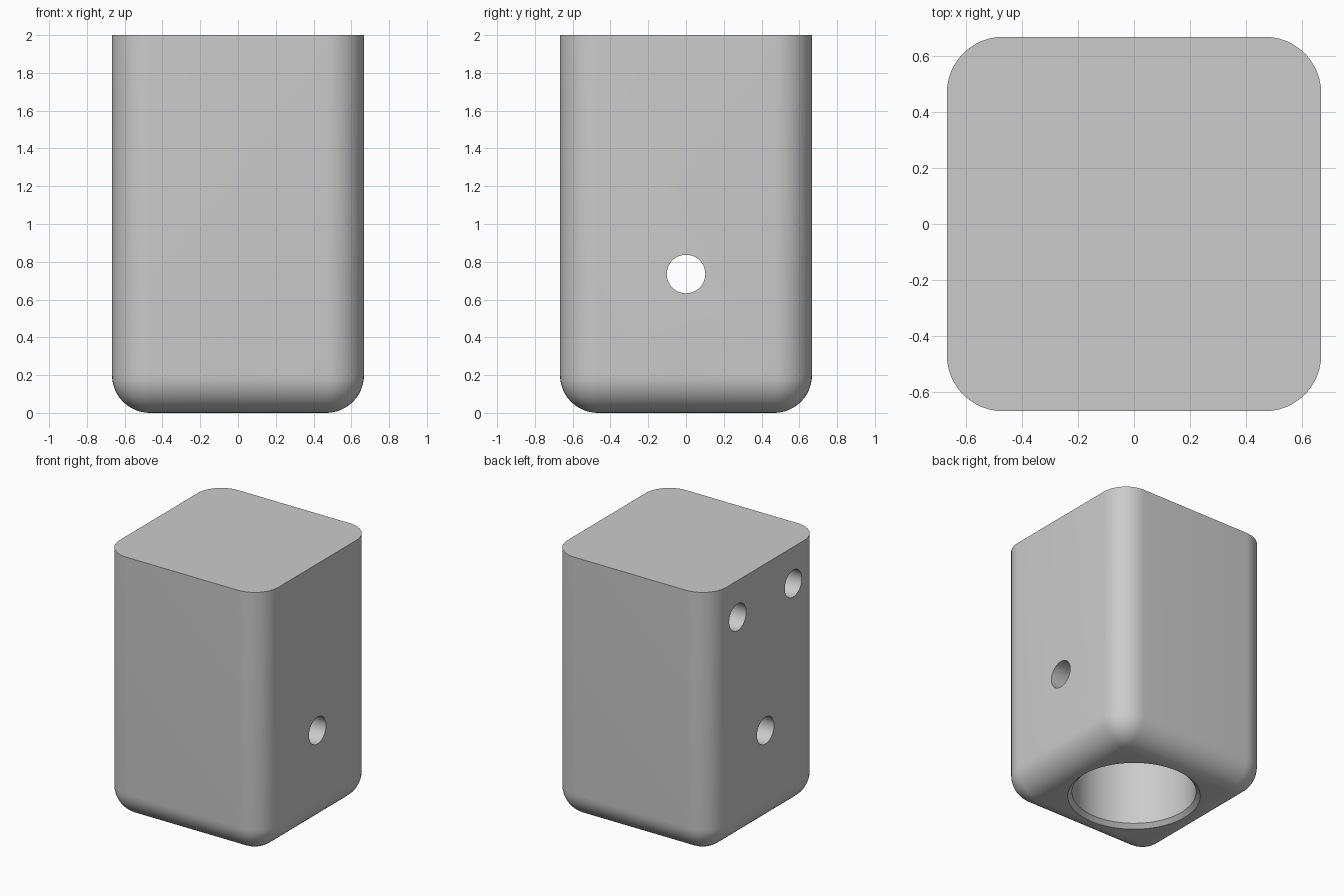
import bpy, bmesh, math
from mathutils import Matrix, Vector

if "Cube" in bpy.data.objects:
    bpy.data.objects.remove(bpy.data.objects["Cube"])

HALF, HEIGHT, FILLET = 0.667, 2.0, 0.2
HOLE_R = 0.102

grey = bpy.data.materials.new("plain grey")
grey.diffuse_color = (0.6, 0.6, 0.6, 1)
grey.use_nodes = True
grey.node_tree.nodes["Principled BSDF"].inputs["Base Color"].default_value = grey.diffuse_color


def to_object(name, bm):
    bmesh.ops.recalc_face_normals(bm, faces=bm.faces)
    mesh = bpy.data.meshes.new(name)
    bm.to_mesh(mesh)
    bm.free()
    mesh.materials.append(grey)
    obj = bpy.data.objects.new(name, mesh)
    bpy.context.collection.objects.link(obj)
    return obj


def cross_hole(name, x0, x1, y, z):
    """Cylinder cutter running along x."""
    bm = bmesh.new()
    place = Matrix.Translation(((x0 + x1) / 2, y, z)) @ Matrix.Rotation(math.pi / 2, 4, 'Y')
    bmesh.ops.create_cone(bm, cap_ends=True, segments=48, radius1=HOLE_R,
                          radius2=HOLE_R, depth=x1 - x0, matrix=place)
    return to_object(name, bm)


def turned(name, profile, steps=96):
    """Solid of revolution around z from (radius, z) points."""
    bm = bmesh.new()
    verts = [bm.verts.new((r, 0, z)) for r, z in profile]
    edges = [bm.edges.new(p) for p in zip(verts, verts[1:])]
    bmesh.ops.spin(bm, geom=verts + edges, cent=(0, 0, 0), axis=(0, 0, 1),
                   angle=2 * math.pi, steps=steps)
    bmesh.ops.remove_doubles(bm, verts=bm.verts, dist=1e-5)
    return to_object(name, bm)


# Block: rounded upright and bottom edges, sharp flat top
bm = bmesh.new()
bmesh.ops.create_cube(bm, size=1, matrix=Matrix.Translation((0, 0, HEIGHT / 2))
                      @ Matrix.Diagonal((2 * HALF, 2 * HALF, HEIGHT, 1)))
rounded = [e for e in bm.edges if min(v.co.z for v in e.verts) < 0.01]
bmesh.ops.bevel(bm, geom=rounded, offset=FILLET, offset_type='OFFSET',
                segments=12, profile=0.5, affect='EDGES')
block = to_object("block", bm)

# Cutters: chamfered bottom bore, cross hole, two blind mounting holes
cutters = [
    turned("bore_cutter", [(0, -0.05), (0.513, -0.05), (0.433, 0.03), (0.433, 1.47), (0, 1.47)]),
    cross_hole("cross_hole_cutter", -1, 1, 0, 0.735),
]
for side in (-1, 1):
    cutters.append(cross_hole("mounting_hole_cutter", -1, -0.1, side * 0.333, 1.722))

for cutter in cutters:
    mod = block.modifiers.new("cut", 'BOOLEAN')
    mod.operation = 'DIFFERENCE'
    mod.solver = 'EXACT'
    mod.object = cutter

# Bake the cuts and drop the cutters
bpy.context.view_layer.update()
baked = bpy.data.meshes.new_from_object(
    block.evaluated_get(bpy.context.evaluated_depsgraph_get()))
block.modifiers.clear()
block.data = baked
for cutter in cutters:
    bpy.data.objects.remove(cutter)

bpy.ops.object.select_all(action='DESELECT')
block.select_set(True)
bpy.context.view_layer.objects.active = block
bpy.ops.object.shade_smooth_by_angle(angle=math.radians(30))
